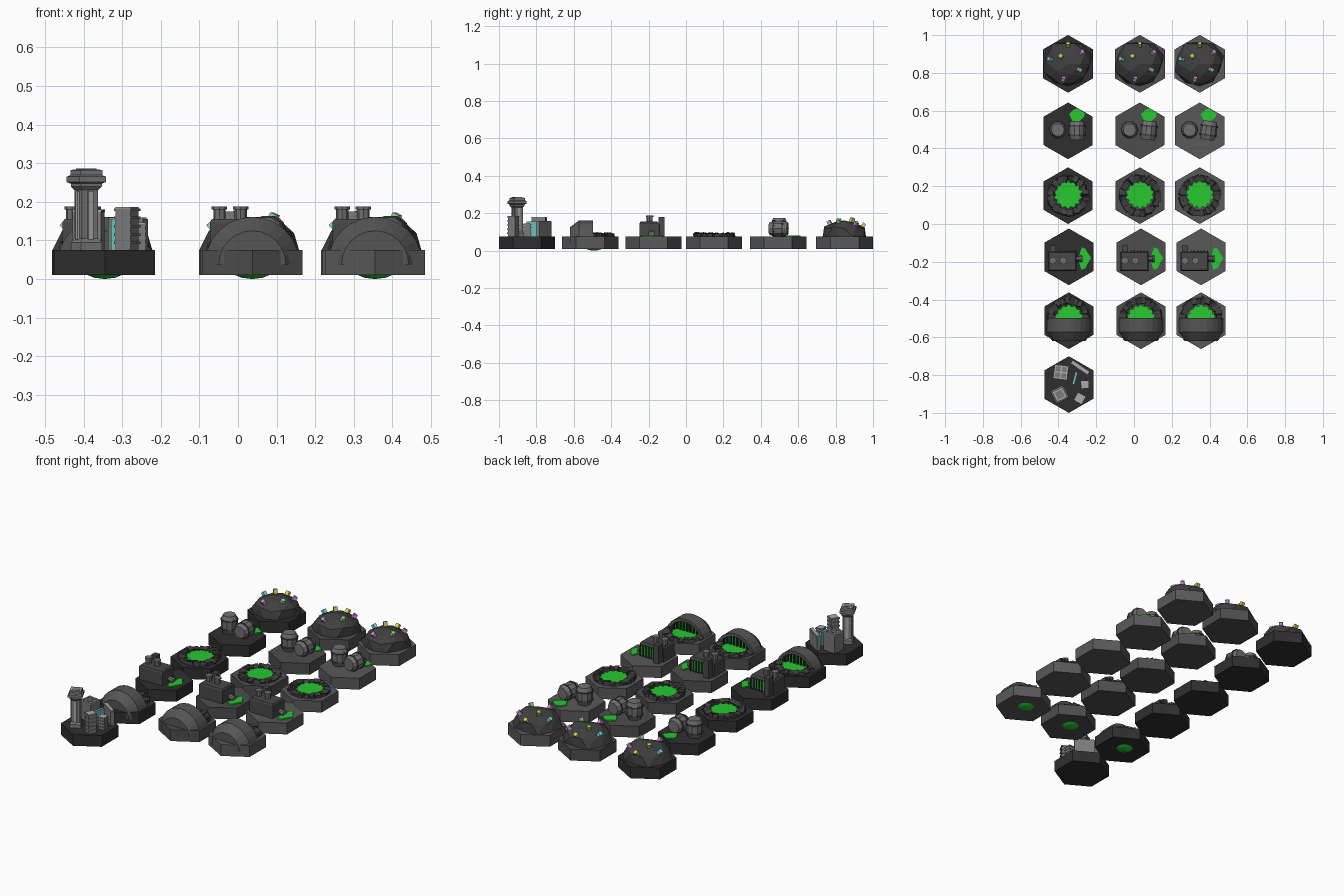
import bpy, bmesh, math, random
from math import pi, sin, cos
from mathutils import Vector, Matrix, Euler

if "Cube" in bpy.data.objects:
    bpy.data.objects.remove(bpy.data.objects["Cube"])

random.seed(7)
TOP = 0.075
R2 = math.sqrt(2)


def mat(name, *c):
    m = bpy.data.materials.new(name)
    m.diffuse_color = (*(c * 3 if len(c) == 1 else c), 1)
    m.use_nodes = True
    m.node_tree.nodes["Principled BSDF"].inputs["Base Color"].default_value = m.diffuse_color
    return m


TILES = [mat("dark_ground", .028), mat("mid_ground", .075), mat("light_ground", .1)]
SLIME = mat("green_slime", .02, .58, .03)
ROCK, IRON, DOME, STEEL = mat("rock", .05), mat("iron", .065), mat("dome_grey", .09), mat("steel", .16)
CITY, TRIM, DARK = mat("city_grey", .2), mat("city_trim", .4), mat("dark_iron", .025)
TEAL = mat("teal", .15, .5, .5)
GEMS = [mat("yellow_gem", .7, .65, .1), mat("lime_gem", .4, .6, .1), mat("cyan_gem", .2, .7, .7),
        mat("pink_gem", .65, .3, .7), mat("mint_gem", .3, .7, .35)]


def finish(name, bm, loc, material, rot=(0, 0, 0)):
    bmesh.ops.remove_doubles(bm, verts=bm.verts, dist=1e-5)
    bmesh.ops.recalc_face_normals(bm, faces=bm.faces)
    me = bpy.data.meshes.new(name)
    bm.to_mesh(me)
    bm.free()
    me.materials.append(material)
    ob = bpy.data.objects.new(name, me)
    ob.location, ob.rotation_euler = loc, rot
    bpy.context.collection.objects.link(ob)
    return ob


def lathe(name, prof, n, loc, material, rot=(0, 0, 0), a0=0.0, sweep=2 * pi):
    """Sweep (radius, z) points round z in n flat sides."""
    bm = bmesh.new()
    full = sweep > 6.28
    rings = []
    for k in range(n if full else n + 1):
        a = a0 + sweep * k / n
        rings.append([bm.verts.new((r * cos(a), r * sin(a), z)) for r, z in prof])
    for k in range(n):
        p, q = rings[k], rings[(k + 1) % len(rings)]
        for i in range(len(prof) - 1):
            bm.faces.new((p[i], q[i], q[i + 1], p[i + 1]))
    if full:
        for i in (0, -1):
            bm.faces.new([r[i] for r in rings])
    return finish(name, bm, loc, material, rot)


def box(name, size, loc, material, rot=(0, 0, 0)):
    bm = bmesh.new()
    bmesh.ops.create_cube(bm, size=1, matrix=Matrix.Diagonal((*size, 1)))
    return finish(name, bm, loc, material, rot)


def slab(name, pts, z0, z1, loc, material):
    bm = bmesh.new()
    f = bm.faces.new([bm.verts.new((x, y, z0)) for x, y in pts])
    ext = bmesh.ops.extrude_face_region(bm, geom=[f])["geom"]
    bmesh.ops.translate(bm, vec=(0, 0, z1 - z0), verts=[v for v in ext if isinstance(v, bmesh.types.BMVert)])
    return finish(name, bm, loc, material)


def square_tower(name, prof, loc, material, turn):
    """Square lathe, profile given as half sides."""
    return lathe(name, [(s * R2, z) for s, z in prof], 4, loc, material, (0, 0, turn), pi / 4)


def rock_ring(name, loc, radius, a0, a1, n):
    bm = bmesh.new()
    for k in range(n):
        a = a0 + (a1 - a0) * (k + .5) / n
        size = (random.uniform(.028, .042), random.uniform(.022, .036), random.uniform(.026, .04))
        m = (Matrix.Translation((radius * cos(a), radius * sin(a), .074)) @ Matrix.Rotation(a, 4, 'Z')
             @ Euler([random.uniform(-.35, .35) for _ in range(3)]).to_matrix().to_4x4() @ Matrix.Diagonal((*size, 1)))
        bmesh.ops.create_cube(bm, size=1, matrix=m)
    finish(name, bm, loc, ROCK)


def tile(x, y, col, r=.15):
    lathe("hex_tile", [(r, .01), (r, TOP)], 6, (x, y, 0), TILES[col], a0=pi / 6)


def crystal_hill(x, y):
    bm = bmesh.new()
    bmesh.ops.create_icosphere(bm, subdivisions=2, radius=1)
    bmesh.ops.bisect_plane(bm, geom=bm.verts[:] + bm.edges[:] + bm.faces[:], plane_co=(0, 0, -.1),
                           plane_no=(0, 0, -1), clear_outer=True)
    rnd = random.Random(3)
    for v in bm.verts:
        k = rnd.uniform(.86, 1.08)
        v.co = Vector((v.co.x * .128 * k, v.co.y * .128 * k, v.co.z * .098 * k))
    finish("rock_hill", bm, (x, y, TOP), ROCK)
    spots = [(0, .1), (-.037, .04), (-.095, .025), (.07, .06), (-.025, -.08), (.06, -.03)]
    for (gx, gy), g in zip(spots, (0, 1, 2, 3, 3, 4)):
        h = .096 * math.sqrt(1 - (gx * gx + gy * gy) / .0164)
        nrm = Vector((gx / .0164, gy / .0164, h / .0092))
        rot = nrm.to_track_quat('Z', 'Y').to_euler()
        box("gem", (.02, .02, .026), (x + gx, y + gy, TOP + h), GEMS[g], rot)


def barrels(x, y, turn):
    body = [(.034, 0), (.044, .025), (.044, .075), (.034, .1)]
    band = [(.047, 0), (.047, .008)]
    up = (x - .054, y + .005, TOP)
    lathe("upright_barrel", body, 10, up, STEEL)
    for z in (.022, .07):
        lathe("barrel_band", band, 10, (up[0], up[1], TOP + z), IRON)
    rot = (-pi / 2, 0, turn)
    mid = Vector((x + .047, y + .002, TOP + .043))
    axis = Vector((-sin(turn), cos(turn), 0))
    lathe("fallen_barrel", body, 10, mid - axis * .05, STEEL, rot)
    for d in (-.028, .02):
        lathe("barrel_band", band, 10, mid + axis * d, IRON, rot)
    slab("slime_spill", [(.03, .04), (.005, .088), (.03, .112), (.05, .12), (.09, .092), (.085, .075), (.06, .05)],
         .07, .081, (x, y, 0), SLIME)


def slime_pit(x, y):
    pts = [((.078 if k % 2 else .064) * cos(pi * k / 14), (.078 if k % 2 else .064) * sin(pi * k / 14))
           for k in range(28)]
    slab("slime_pool", pts, .07, .083, (x, y + .005, 0), SLIME)
    rock_ring("pit_rocks", (x, y, 0), .092, 0, 2 * pi, 20)


def factory(x, y):
    # body with shallow bevelled roof, side outlet, rear block
    square_tower("factory_body", [(.5, 0), (.5, .9), (.46, 1)], (x - .035, y - .024, TOP), IRON, 0).scale = (.15, .1, .08)
    box("factory_annex", (.032, .034, .105), (x - .085, y + .043, TOP + .052), IRON)
    for dx in (-.085, -.03):
        lathe("chimney", [(.016, 0), (.016, .028), (.02, .028), (.02, .036)], 8, (x + dx, y - .02, .152), STEEL)
    box("rear_vent", (.085, .004, .055), (x - .01, y + .027, TOP + .034), SLIME)
    for k in range(6):
        box("vent_bar", (.007, .01, .062), (x - .053 + k * .0175, y + .029, TOP + .033), DARK)
    lathe("outlet_pipe", [(.014, 0), (.014, .025), (.018, .025), (.018, .035)], 8,
          (x + .035, y - .01, TOP + .02), STEEL, (0, pi / 2 + .2, 0))
    slab("slime_fan", [(.05, -.01), (.065, -.068), (.088, -.06), (.1, -.035), (.118, -.006), (.102, .018),
                       (.086, .045), (.068, .05)], .07, .082, (x, y, 0), SLIME)


def bunker(x, y):
    # half-round shell facing the front, hollow at the back
    lathe("dome_shell", [(0, -.108), (.087, -.108), (.123, -.06), (.123, .015), (.105, .015), (.105, -.03), (0, -.03)],
          12, (x, y, .038), DOME, (-pi / 2, 0, 0), pi, pi)
    lathe("dome_glow", [(0, -.029), (.1, -.029), (.1, -.025), (0, -.025)], 12, (x, y, .038), SLIME,
          (-pi / 2, 0, 0), pi, pi)
    for k in range(9):
        dx = -.084 + k * .021
        h = math.sqrt(.105 ** 2 - dx * dx) + .038
        box("gate_bar", (.008, .01, h - .06), (x + dx, y - .005, (h + .06) / 2), DARK)
    # shallow slime bowl poking just under the tile
    prof = [(.07 * sin(t), -.042 * cos(t)) for t in [pi * (k + .02) / 8.04 for k in range(9)]]
    lathe("slime_bowl", prof, 14, (x, y + .02, .042), SLIME)
    pts = [((.078 if k % 2 else .066) * cos(pi * k / 14), (.078 if k % 2 else .066) * sin(pi * k / 14))
           for k in range(15)]
    slab("slime_pool", [(.07, -.02)] + pts + [(-.07, -.02)], .07, .083, (x, y + .01, 0), SLIME)
    rock_ring("bunker_rocks", (x, y + .012, 0), .095, -.05, pi + .05, 12)


def city(x, y):
    # tall watch tower with flared head
    t = (x - .048, y - .053, TOP)
    square_tower("watch_tower", [(.03, 0), (.03, .02), (.023, .03), (.023, .155), (.03, .165), (.03, .172),
                                 (.038, .176), (.038, .19), (.031, .194), (.031, .207)], t, CITY, .45)
    square_tower("tower_frame", [(.027, 0), (.027, .004)], (t[0], t[1], .28), TRIM, .45)
    square_tower("tower_roof", [(.02, 0), (.02, .003)], (t[0], t[1], .283), CITY, .45)
    for k in range(4):
        a = .45 + k * pi / 2
        box("tower_rib", (.008, .014, .125), (t[0] + .024 * cos(a), t[1] + .024 * sin(a), .165), TRIM, (0, 0, a))
    # four-pane block
    b, turn = (x - .042, y + .065), -.12
    box("office_block", (.075, .075, .1), (*b, TOP + .05), CITY, (0, 0, turn))
    for d in (-.033, 0, .033):
        for size, off in (((.008, .076, .006), (d, 0)), ((.076, .008, .006), (0, d))):
            v = Matrix.Rotation(turn, 2) @ Vector(off)
            box("roof_strip", size, (b[0] + v.x, b[1] + v.y, .177), TRIM, (0, 0, turn))
    # thin blocks
    box("long_block", (.11, .022, .08), (x + .06, y + .09, TOP + .04), CITY, (0, 0, -.6))
    box("long_roof", (.105, .018, .004), (x + .06, y + .09, .157), TRIM, (0, 0, -.6))
    box("glass_wall", (.014, .07, .08), (x + .032, y + .033, TOP + .04), TEAL, (0, 0, -.25))
    # banded towers
    for name, dx, dy, s, h, n, turn in (("banded_tower", .058, -.073, .022, .108, 5, -.5),
                                        ("low_banded_tower", .085, 0, .019, .068, 4, .05)):
        step = h / n
        prof = []
        for k in range(n):
            z = k * step
            prof += [(s, z), (s, z + step * .7), (s + .003, z + step * .7), (s + .003, z + step)]
        square_tower(name, prof, (x + dx, y + dy, TOP), CITY, turn)
        square_tower("banded_roof", [(s, 0), (s, .003)], (x + dx, y + dy, TOP + h), TRIM, turn)


# rows of tiles, three ground shades each
for col, (xa, xb) in enumerate(((-.349, -.345), (.031, .037), (.348, .355))):
    tile(xa, .848, col, .153)
    crystal_hill(xa, .848)
    tile(xa, .493, col)
    barrels(xa, .493, (0, -.1, -.15)[col])
    tile(xa, .15, col)
    slime_pit(xa, .15)
    tile(xb, -.174, col)
    factory(xb, -.174)
    tile(xb, -.512, col)
    bunker(xb, -.512)
tile(-.345, -.85, 0)
city(-.345, -.85)
